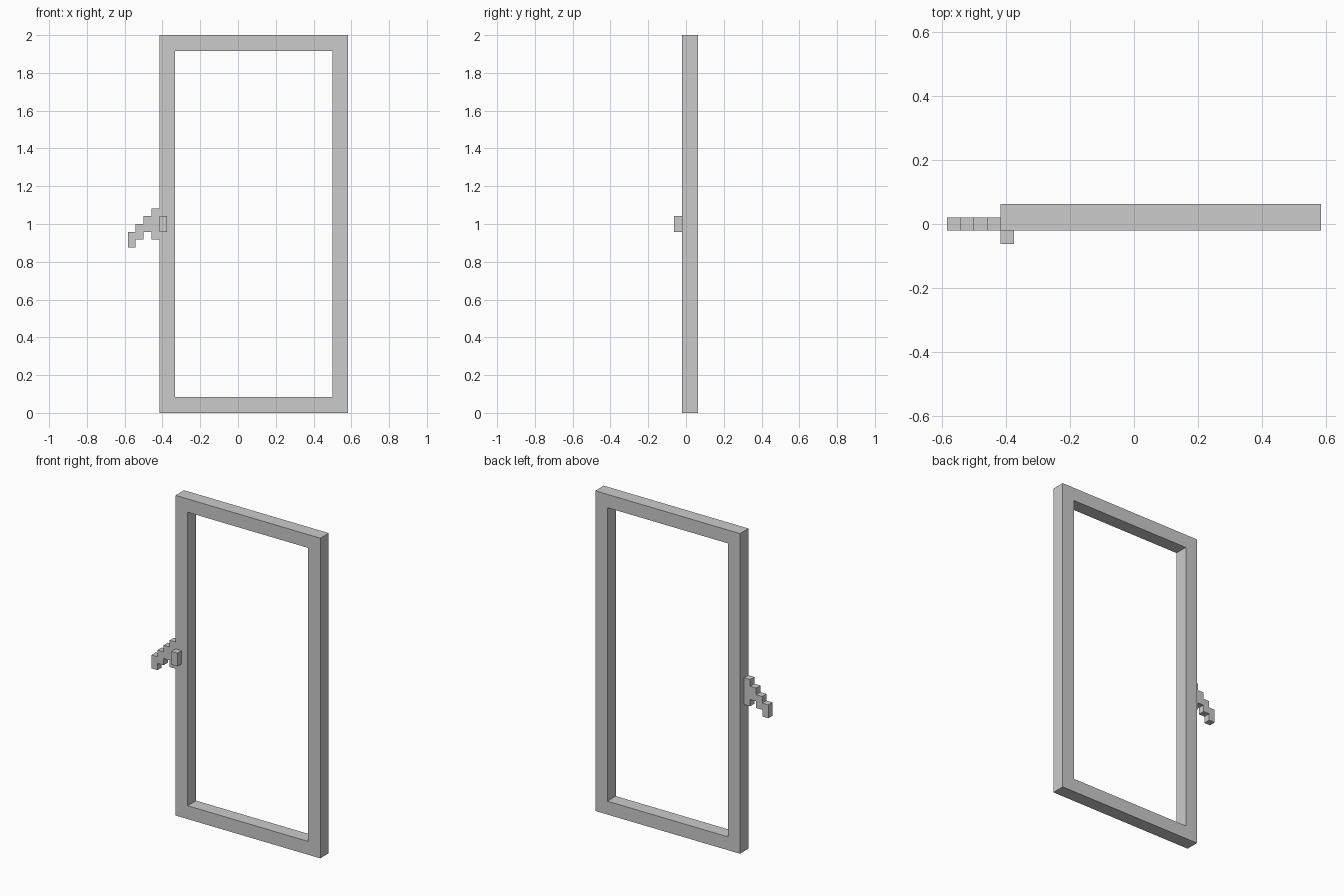
import bpy, bmesh

if "Cube" in bpy.data.objects:
    bpy.data.objects.remove(bpy.data.objects["Cube"])

U = 1 / 24  # modelling grid step


def plate(name, outline, y0, y1, hole=None):
    """Extrude an x/z outline from y0 to y1; a matching hole outline makes an open ring."""
    bm = bmesh.new()
    outer = [bm.verts.new((x * U, y0 * U, z * U)) for x, z in outline]
    if hole:
        inner = [bm.verts.new((x * U, y0 * U, z * U)) for x, z in hole]
        for i in range(len(outer)):
            j = (i + 1) % len(outer)
            bm.faces.new((outer[i], outer[j], inner[j], inner[i]))
    else:
        bm.faces.new(outer)
    geom = bmesh.ops.extrude_face_region(bm, geom=bm.faces[:], use_keep_orig=True)["geom"]
    verts = [g for g in geom if isinstance(g, bmesh.types.BMVert)]
    bmesh.ops.translate(bm, verts=verts, vec=(0, (y1 - y0) * U, 0))
    bmesh.ops.recalc_face_normals(bm, faces=bm.faces)
    mesh = bpy.data.meshes.new(name)
    bm.to_mesh(mesh)
    bm.free()
    obj = bpy.data.objects.new(name, mesh)
    bpy.context.collection.objects.link(obj)
    return obj


def rect(x0, x1, z0, z1):
    return [(x0, z0), (x1, z0), (x1, z1), (x0, z1)]


# Rectangular door frame, open in the middle
plate("frame", rect(-10, 14, 0, 48), -0.5, 1.5, hole=rect(-8, 12, 2, 46))

# Stepped side handle
steps = [(21, 23), (22, 24), (23, 25), (22, 26)]
top = [(x, z1) for i, (_, z1) in enumerate(steps) for x in (i - 14, i - 13)]
bottom = [(x, z0) for i, (z0, _) in enumerate(steps) for x in (i - 14, i - 13)]
plate("side_handle", bottom + top[::-1], -0.5, 0.5)

# Small block on the front of the frame
plate("front_knob", rect(-10, -9, 23, 25), -1.5, -0.5)
